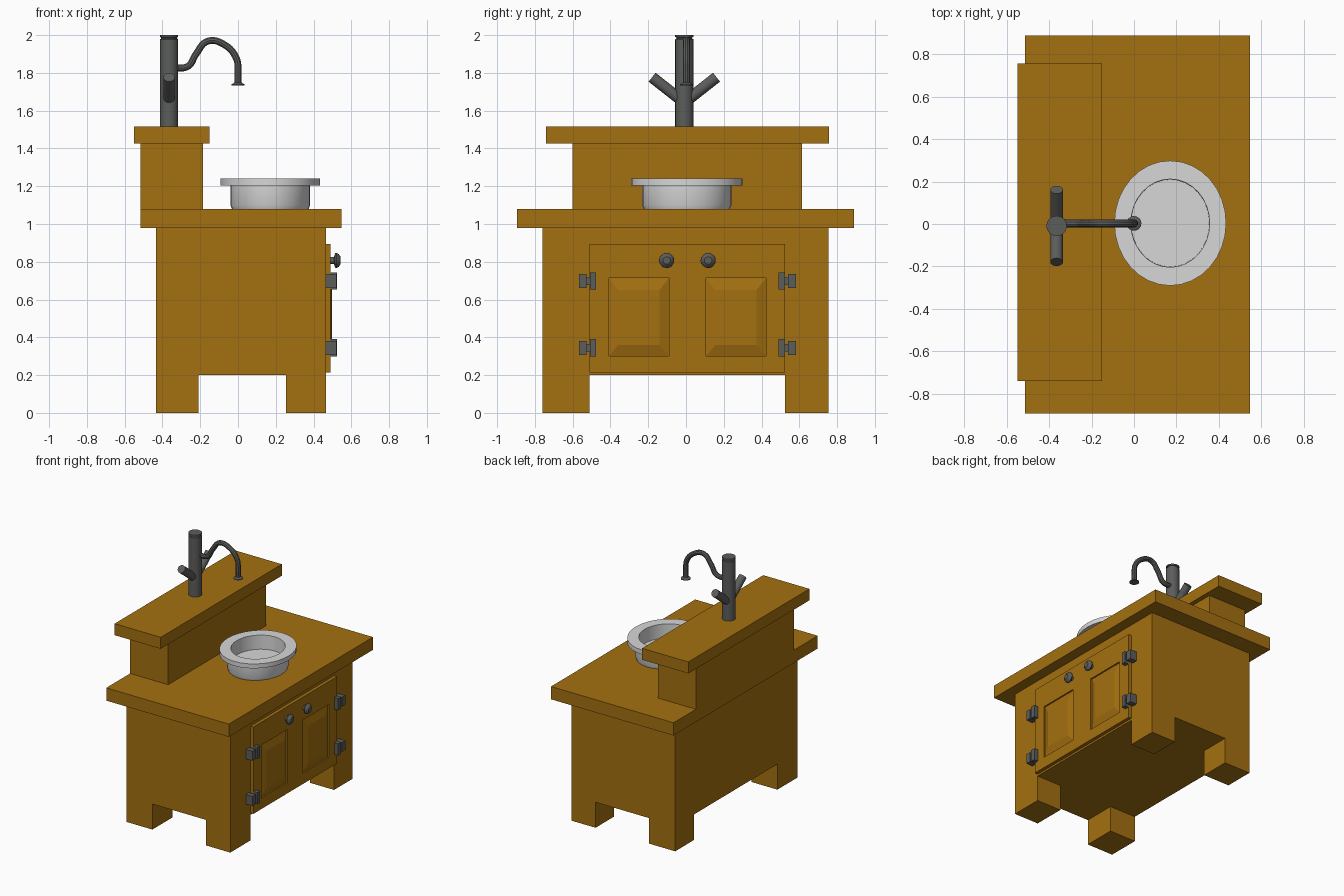
import bpy, bmesh, math
from mathutils import Vector, Matrix

if "Cube" in bpy.data.objects:
    bpy.data.objects.remove(bpy.data.objects["Cube"])


def material(name, rgb):
    m = bpy.data.materials.new(name)
    m.diffuse_color = (*rgb, 1)
    m.use_nodes = True
    m.node_tree.nodes["Principled BSDF"].inputs["Base Color"].default_value = m.diffuse_color
    return m


WOOD = material("warm wood", (0.37, 0.16, 0.005))
METAL = material("dark metal", (0.105, 0.11, 0.105))
WHITE = material("white ceramic", (0.68, 0.68, 0.68))


def finish(name, bm, mat, smooth=False):
    bmesh.ops.recalc_face_normals(bm, faces=bm.faces)
    me = bpy.data.meshes.new(name)
    bm.to_mesh(me)
    bm.free()
    ob = bpy.data.objects.new(name, me)
    bpy.context.collection.objects.link(ob)
    me.materials.append(mat)
    if smooth:
        shade(ob)
    return ob


def activate(ob):
    bpy.ops.object.select_all(action='DESELECT')
    ob.select_set(True)
    bpy.context.view_layer.objects.active = ob


def shade(ob):
    activate(ob)
    bpy.ops.object.shade_smooth_by_angle(angle=math.radians(35))


def add_box(bm, x, y, z):
    """Box from (min, max) ranges."""
    c = [sum(r) / 2 for r in (x, y, z)]
    s = [abs(r[1] - r[0]) for r in (x, y, z)]
    bmesh.ops.create_cube(bm, size=1, matrix=Matrix.Translation(c) @ Matrix.Diagonal((*s, 1)))


def box(name, x, y, z, mat=WOOD):
    bm = bmesh.new()
    add_box(bm, x, y, z)
    return finish(name, bm, mat)


def lathe(name, profile, mat, matrix, n=24):
    """Spin a (radius, height) profile round z, closing both ends, then place it."""
    bm = bmesh.new()
    rings = [[bm.verts.new((r * math.cos(2 * math.pi * i / n), r * math.sin(2 * math.pi * i / n), z))
              for i in range(n)] for r, z in profile]
    for a, b in zip(rings, rings[1:]):
        for i in range(n):
            j = (i + 1) % n
            bm.faces.new((a[i], a[j], b[j], b[i]))
    bm.faces.new(rings[0][::-1])
    bm.faces.new(rings[-1])
    bm.transform(matrix)
    return finish(name, bm, mat, True)


# Cabinet body, with the gaps between the four legs cut out
body = box("cabinet_body", (-0.435, 0.465), (-0.76, 0.755), (0, 0.98))
cutters = [box("cutter_side", (-0.21, 0.255), (-1, 1), (-0.2, 0.2)),
           box("cutter_front", (-1, 1), (-0.51, 0.525), (-0.2, 0.2))]
for cut in cutters:
    cut.hide_render = True
    mod = body.modifiers.new("leg_gap", 'BOOLEAN')
    mod.operation = 'DIFFERENCE'
    mod.solver = 'EXACT'
    mod.object = cut
    activate(body)
    bpy.ops.object.modifier_apply(modifier=mod.name)
    bpy.data.objects.remove(cut, do_unlink=True)

# Counter, backsplash and shelf
box("countertop", (-0.515, 0.547), (-0.895, 0.89), (0.98, 1.08))
box("backsplash", (-0.515, -0.185), (-0.60, 0.613), (1.08, 1.425))
box("shelf", (-0.55, -0.15), (-0.742, 0.757), (1.425, 1.515))

# Doors, knobs and hinges, mirrored about the middle of the cabinet front
MID = 0.0075


def door(name, side):
    y_in, y_out = MID, MID + side * 0.5175
    bm = bmesh.new()
    add_box(bm, (0.46, 0.491), (y_in, y_out), (0.215, 0.895))
    face = max(bm.faces, key=lambda f: f.calc_center_median().x)
    # each step: depth, panel near and far edge, bottom and top
    for x, near, far, z0, z1 in ((0.491, 0.098, 0.416, 0.30, 0.715),
                                 (0.480, 0.098, 0.416, 0.30, 0.715),
                                 (0.497, 0.148, 0.366, 0.36, 0.65)):
        bmesh.ops.inset_individual(bm, faces=[face], thickness=0.01)
        c = face.calc_center_median()
        for v in face.verts:
            outer = (v.co.y - c.y) * side > 0
            v.co = (x, MID + side * (far if outer else near), z1 if v.co.z > c.z else z0)
    finish(name, bm, WOOD)


for label, side in (("left", -1), ("right", 1)):
    door(f"{label}_door", side)
    knob = [(0.018, 0.0), (0.018, 0.02), (0.038, 0.026), (0.04, 0.034), (0.034, 0.045), (0.02, 0.055)]
    lathe(f"{label}_knob", knob, METAL,
          Matrix.Translation((0.488, MID + side * 0.11, 0.807)) @ Matrix.Rotation(math.pi / 2, 4, 'Y'), 16)
    for level, z in (("upper", 0.698), ("lower", 0.344)):
        bm = bmesh.new()
        for a, b, h, x1 in ((0.533, 0.575, 0.037, 0.522), (0.514, 0.535, 0.02, 0.512),
                            (0.483, 0.517, 0.046, 0.525)):
            add_box(bm, (0.46, x1), (MID + side * a, MID + side * b), (z - h, z + h))
        finish(f"{label}_{level}_hinge", bm, METAL)

# Oval basin with a wide rim and hollow bowl
lathe("basin", [(0.225, 1.075), (0.236, 1.10), (0.236, 1.205), (0.295, 1.205), (0.295, 1.24),
                (0.208, 1.24), (0.206, 1.13)], WHITE,
      Matrix.Translation((0.171, 0.004, 0)) @ Matrix.Diagonal((0.895, 1, 1, 1)), 32)

# Tap column with a grooved cap
TX, TY = -0.365, -0.009
lathe("tap_column", [(0.048, 1.51), (0.048, 1.978), (0.042, 1.982), (0.042, 1.988),
                     (0.048, 1.99), (0.048, 2.0)], METAL, Matrix.Translation((TX, TY, 0)))

# Two slanted tap handles
for label, side in (("left", -1), ("right", 1)):
    d = Vector((0, side * 0.786, 0.618))
    rot = d.to_track_quat('Z', 'Y').to_matrix().to_4x4()
    lathe(f"{label}_tap_handle", [(0.03, 0.0), (0.03, 0.217)], METAL,
          Matrix.Translation((TX, TY, 1.643)) @ rot, 16)

# Curved spout and its end flange
cu = bpy.data.curves.new("spout", 'CURVE')
cu.dimensions = '3D'
cu.bevel_depth = 0.019
cu.bevel_resolution = 3
cu.use_fill_caps = True
cu.resolution_u = 6
path = [(-0.345, 1.826), (-0.265, 1.835), (-0.222, 1.90), (-0.16, 1.968), (-0.07, 1.948),
        (-0.008, 1.875), (0.0, 1.80), (0.0, 1.74)]
sp = cu.splines.new('BEZIER')
sp.bezier_points.add(len(path) - 1)
for p, (x, z) in zip(sp.bezier_points, path):
    p.co = (x, 0.003, z)
    p.handle_left_type = p.handle_right_type = 'AUTO'
cu.materials.append(METAL)
spout = bpy.data.objects.new("spout", cu)
bpy.context.collection.objects.link(spout)
activate(spout)
bpy.ops.object.convert(target='MESH')
shade(bpy.context.view_layer.objects.active)
lathe("spout_flange", [(0.035, 1.733), (0.035, 1.739), (0.02, 1.748)], METAL,
      Matrix.Translation((0, 0.003, 0)), 16)
